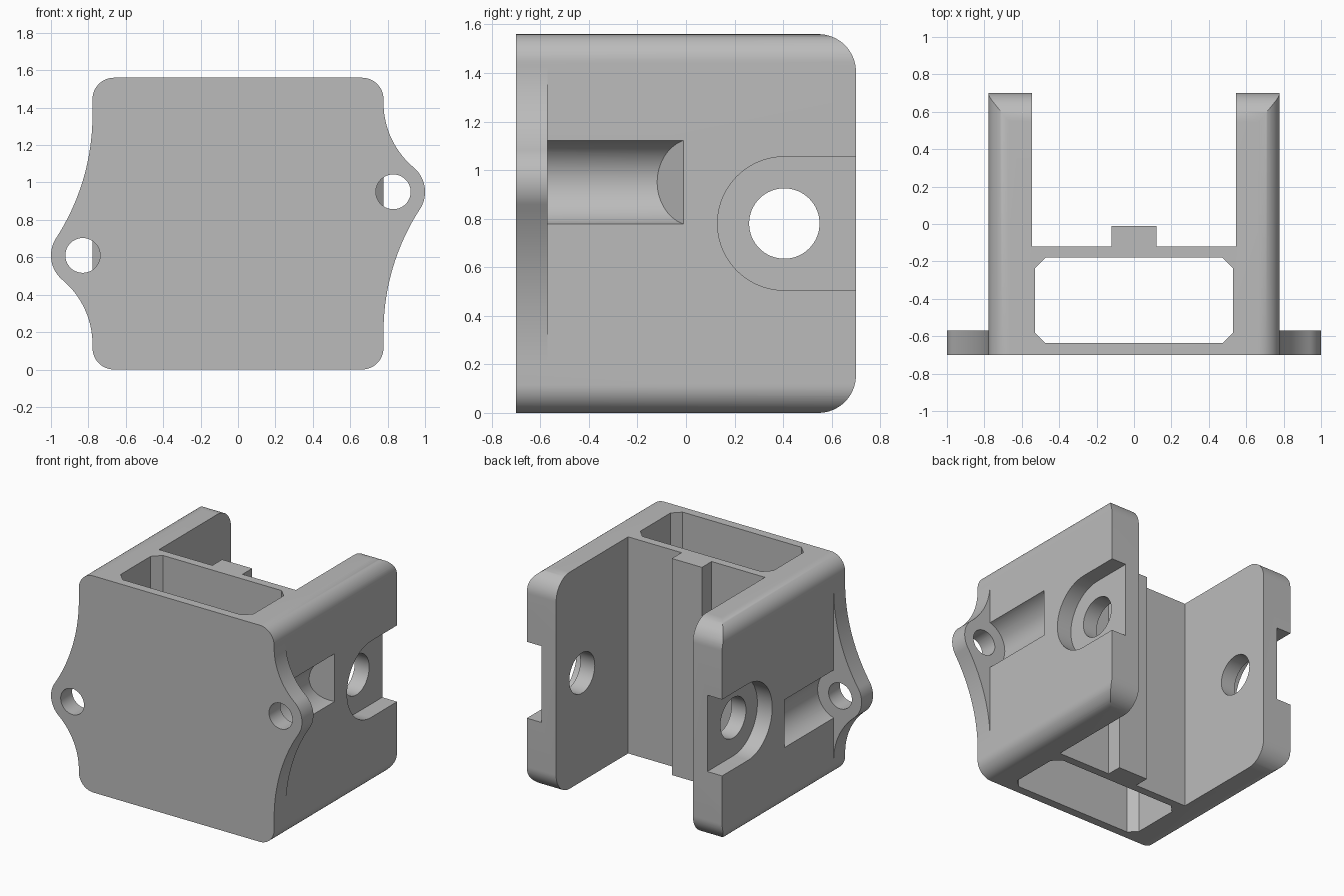
import bpy, bmesh
from math import sin, cos, radians, pi

cube = bpy.data.objects.get("Cube")
if cube:
    bpy.data.objects.remove(cube, do_unlink=True)

W, H = 0.778, 1.56           # half width and height of the block
FRONT, BACK = -0.7, 0.7
EAR = (0.83, 0.95)           # screw hole centre in the right-hand ear

grey = bpy.data.materials.new("plain grey")
grey.use_nodes = True
grey.diffuse_color = (0.5, 0.5, 0.5, 1)
grey.node_tree.nodes["Principled BSDF"].inputs["Base Color"].default_value = (0.5, 0.5, 0.5, 1)


def arc(cx, cy, r, a0, a1, n=16):
    steps = [radians(a0 + (a1 - a0) * i / n) for i in range(n + 1)]
    return [(cx + r * cos(a), cy + r * sin(a)) for a in steps]


def circle(cx, cy, r, n=64):
    return arc(cx, cy, r, 0, 360, n)[:-1]


def prism(name, outline, axis, lo, hi, turn=False, end=None):
    """Extrude a 2D outline along an axis; turn gives the half-turned twin."""
    def place(p, t):
        x, y, z = {"x": (t, p[0], p[1]), "y": (p[0], t, p[1]), "z": (p[0], p[1], t)}[axis]
        return (-x, y, H - z) if turn else (x, y, z)
    bm = bmesh.new()
    a = [bm.verts.new(place(p, lo)) for p in outline]
    b = [bm.verts.new(place(p, end(p) if end else hi)) for p in outline]
    bm.faces.new(a)
    bm.faces.new(b)
    for i in range(len(a)):
        j = (i + 1) % len(a)
        bm.faces.new((a[i], a[j], b[j], b[i]))
    bmesh.ops.recalc_face_normals(bm, faces=bm.faces)
    mesh = bpy.data.meshes.new(name)
    bm.to_mesh(mesh)
    bm.free()
    mesh.materials.append(grey)
    ob = bpy.data.objects.new(name, mesh)
    bpy.context.collection.objects.link(ob)
    return ob


# Block with rounded long edges
r = 0.115
block = (arc(W - r, H - r, r, 0, 90) + arc(r - W, H - r, r, 90, 180)
         + arc(r - W, r, r, 180, 270) + arc(W - r, r, r, 270, 360))
bracket = prism("bracket", block, "y", FRONT, BACK)


def combine(tool, operation="DIFFERENCE"):
    tool.hide_render = True
    mod = bracket.modifiers.new(tool.name, "BOOLEAN")
    mod.operation, mod.solver, mod.object = operation, "EXACT", tool
    bpy.ops.object.select_all(action="DESELECT")
    bpy.context.view_layer.objects.active = bracket
    bracket.select_set(True)
    bpy.ops.object.modifier_apply(modifier=mod.name)
    bpy.data.objects.remove(tool, do_unlink=True)


# Rounded back corners of the arms
r = 0.155
side = ([(FRONT - 0.1, 0 - 0.0), (BACK - r, 0)] + arc(BACK - r, r, r, -90, 0)[1:]
        + arc(BACK - r, H - r, r, 0, 90) + [(FRONT - 0.1, H)])
combine(prism("side_outline", side, "x", -1, 1), "INTERSECT")

# Gap between the arms, leaving a centre rib
half_gap = [(0.545, 0.9), (0.545, -0.12), (0.12, -0.12), (0.12, -0.01)]
gap = half_gap + [(-x, y) for x, y in reversed(half_gap)]
combine(prism("arm_gap", gap, "z", -0.2, H + 0.2))

# Ears on the front plate, with sweeping concave flanks
ear_r = 0.17


def flank(angle):
    """Arc tangent to the ear circle at the given angle and to the block side."""
    c, s = cos(radians(angle)), sin(radians(angle))
    R = (EAR[0] + ear_r * c - W) / (1 - c)
    cx, cz = W + R, EAR[1] + (R + ear_r) * s
    return arc(cx, cz, R, 180, 180 + angle, 24)


top, low = flank(50), flank(-33)
ear = ([(0.7, top[0][1])] + top + arc(*EAR, ear_r, 50, -33, 24)[1:-1]
       + low[::-1] + [(0.7, low[0][1])])

for turn in (False, True):
    # Screw clearance groove with a slanted end
    combine(prism("groove", circle(*EAR, 0.18), "y", -0.57, 0, turn,
                  end=lambda p: -0.01 - (W - p[0]) * 0.85))
    combine(prism("ear", ear, "y", FRONT, -0.57, turn), "UNION")
    combine(prism("screw_hole", circle(*EAR, 0.093), "y", FRONT - 0.1, -0.5, turn))
    # Open-ended recess around the pivot hole
    slot = arc(0.405, H / 2, 0.275, 90, 270, 40) + [(0.9, H / 2 - 0.275), (0.9, H / 2 + 0.275)]
    combine(prism("pivot_recess", slot, "x", 0.66, 1.1, turn))

# Pivot hole through both arms
combine(prism("pivot_hole", circle(0.405, H / 2, 0.145), "x", -1.2, 1.2))

# Chamfered hollow behind the front plate
x, c, y0, y1 = 0.53, 0.057, -0.637, -0.18
hollow = [(x, y0 + c), (x, y1 - c), (x - c, y1), (c - x, y1),
          (-x, y1 - c), (-x, y0 + c), (c - x, y0), (x - c, y0)]
combine(prism("hollow", hollow, "z", -0.2, H + 0.2))

bpy.ops.object.select_all(action="DESELECT")
bracket.select_set(True)
bpy.context.view_layer.objects.active = bracket
bpy.ops.object.shade_smooth_by_angle(angle=radians(30))
